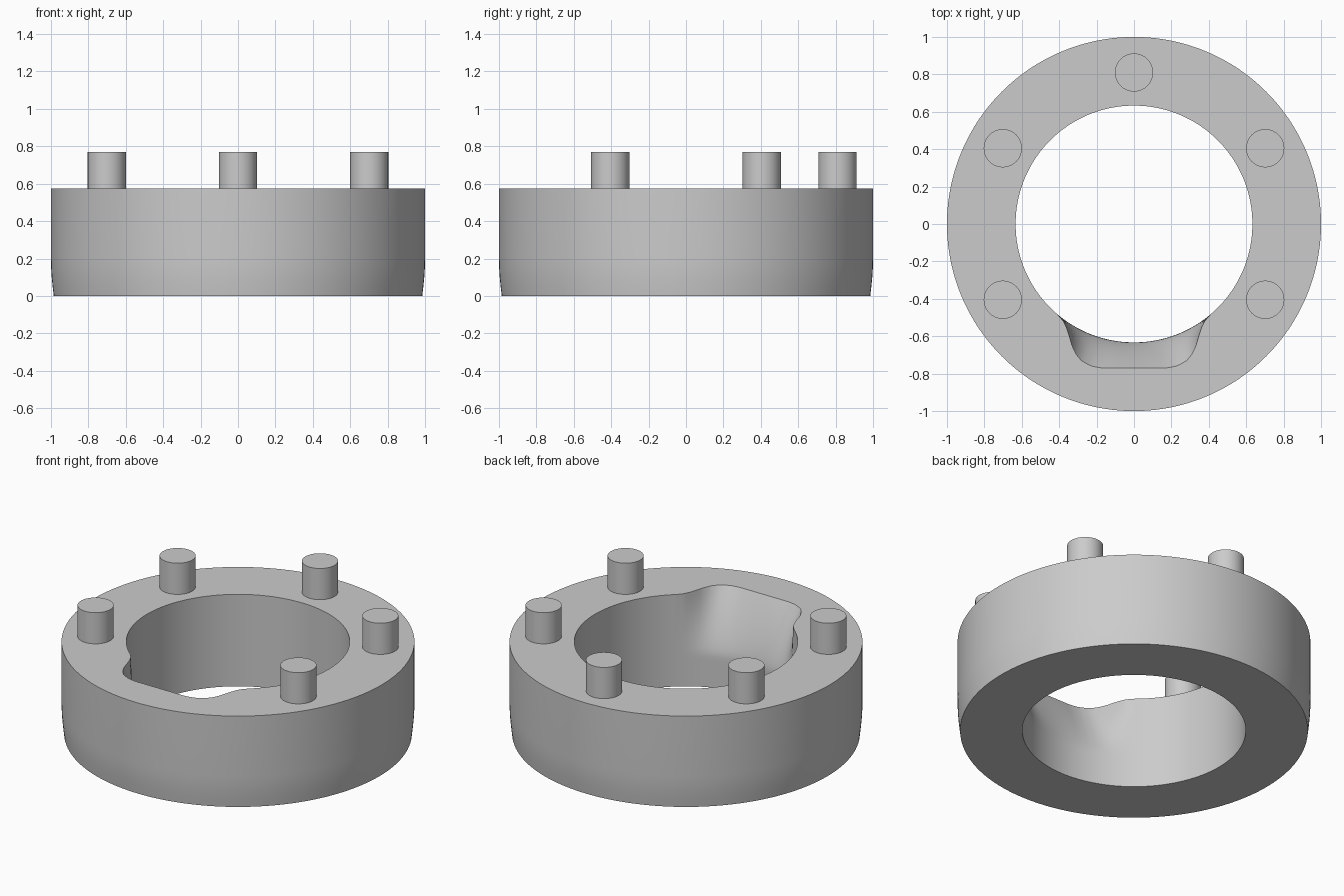
import bpy, bmesh, math

cube = bpy.data.objects.get("Cube")
if cube:
    bpy.data.objects.remove(cube, do_unlink=True)

HEIGHT, BORE, SEGMENTS, LEVELS = 0.575, 0.633, 240, 24

grey = bpy.data.materials.new("plain grey")
grey.use_nodes = True
colour = (0.6, 0.6, 0.6, 1)
grey.diffuse_color = colour
grey.node_tree.nodes["Principled BSDF"].inputs["Base Color"].default_value = colour


def finish(obj):
    obj.data.materials.append(grey)
    bpy.ops.object.select_all(action="DESELECT")
    obj.select_set(True)
    bpy.context.view_layer.objects.active = obj
    bpy.ops.object.shade_smooth_by_angle(angle=math.radians(35))


# Half outline of the scooped notch at the rim: degrees from the front, radius
NOTCH = [(12.4, 0.789), (17, 0.793), (21, 0.783), (24, 0.762), (27, 0.73),
         (30, 0.692), (33, 0.662), (36, 0.642), (40, BORE)]


def notch_radius(deg):
    if deg <= NOTCH[0][0]:
        return 0.77 / math.cos(math.radians(deg))
    for (a, ra), (b, rb) in zip(NOTCH, NOTCH[1:]):
        if deg <= b:
            return ra + (rb - ra) * (deg - a) / (b - a)
    return BORE


def bore_radius(deg, z):
    t = max(0, (z - 0.2) / (HEIGHT - 0.2))
    return BORE + (notch_radius(deg) - BORE) * t ** 1.35


# Ring body: a cross-section swept round, with a scoop fading down the bore
OUTER = [(0.985, 0), (0.991, 0.05), (0.996, 0.1), (0.999, 0.15), (1, 0.2), (1, HEIGHT)]
bm = bmesh.new()
sections = []
for i in range(SEGMENTS):
    deg = 360 * i / SEGMENTS
    a = math.radians(deg - 90)
    off = min(deg, 360 - deg)
    levels = [HEIGHT * (1 - k / LEVELS) for k in range(LEVELS + 1)]
    profile = OUTER + [(bore_radius(off, z), z) for z in levels]
    sections.append([bm.verts.new((r * math.cos(a), r * math.sin(a), z)) for r, z in profile])
count = len(sections[0])
for i, here in enumerate(sections):
    after = sections[(i + 1) % SEGMENTS]
    for j in range(count):
        k = (j + 1) % count
        bm.faces.new((here[j], after[j], after[k], here[k]))
bmesh.ops.recalc_face_normals(bm, faces=bm.faces)
mesh = bpy.data.meshes.new("ring_body")
bm.to_mesh(mesh)
bm.free()
ring = bpy.data.objects.new("ring_body", mesh)
bpy.context.collection.objects.link(ring)
finish(ring)

# Five pegs on the rim, leaving out the place above the notch
PEG_TOP, PEG_FOOT = 0.77, 0.55
for n in range(5):
    a = math.radians(60 * n - 30)
    bpy.ops.mesh.primitive_cylinder_add(
        vertices=64, radius=0.102, depth=PEG_TOP - PEG_FOOT,
        location=(0.81 * math.cos(a), 0.81 * math.sin(a), (PEG_TOP + PEG_FOOT) / 2))
    peg = bpy.context.object
    peg.name = f"peg_{n + 1}"
    finish(peg)
